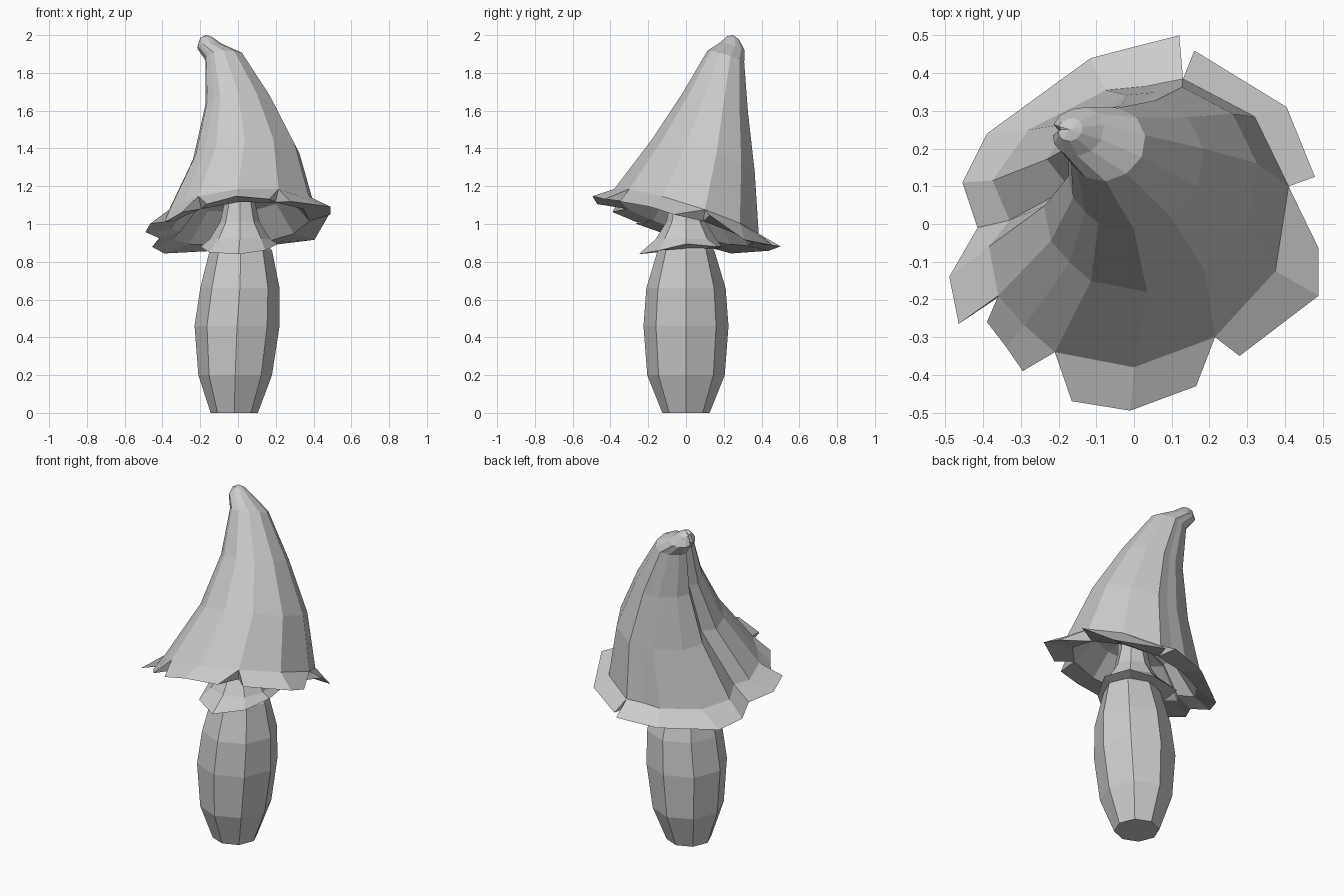
import bpy, bmesh, math
from mathutils import Vector

cube = bpy.data.objects.get("Cube")
if cube:
    bpy.data.objects.remove(cube, do_unlink=True)

GREY = (0.6, 0.6, 0.6, 1)
grey = bpy.data.materials.new("plain_grey")
grey.use_nodes = True
grey.diffuse_color = GREY
grey.node_tree.nodes["Principled BSDF"].inputs["Base Color"].default_value = GREY


def finish(name, bm):
    """Turn a bmesh into a flat shaded object."""
    bmesh.ops.recalc_face_normals(bm, faces=bm.faces)
    mesh = bpy.data.meshes.new(name)
    bm.to_mesh(mesh)
    bm.free()
    mesh.materials.append(grey)
    obj = bpy.data.objects.new(name, mesh)
    bpy.context.collection.objects.link(obj)


def add_loop(bm, points):
    return [bm.verts.new(p) for p in points]


def bridge(bm, a, b, closed=True):
    count = len(a) if closed else len(a) - 1
    for i in range(count):
        j = (i + 1) % len(a)
        bm.faces.new((a[i], a[j], b[j], b[i]))


def bridge_all(bm, loops):
    for a, b in zip(loops, loops[1:]):
        bridge(bm, a, b)


def octagon(cx, cy, z, rx, ry):
    angles = [math.tau * i / 8 for i in range(8)]
    return [Vector((cx + rx * math.cos(t), cy + ry * math.sin(t), z)) for t in angles]


# Stem: barrel of octagons, slightly bent
bm = bmesh.new()
stem = [(-.02, 0, 0, .125, .125), (-.015, 0, .2, .195, .205), (-.005, 0, .46, .225, .225),
        (.01, 0, .66, .21, .21), (.015, 0, .86, .165, .15), (.01, 0, .9, .13, .13)]
loops = [add_loop(bm, octagon(*ring)) for ring in stem]
bridge_all(bm, loops)
bm.faces.new(loops[0])
bm.faces.new(loops[-1])
finish("stem", bm)

# Skirt: narrow neck flaring to a ragged collar, with a tapered underside
bm = bmesh.new()
neck = [(1.22, .08), (1.12, .08), (1.01, .105), (.92, .16)]
loops = [add_loop(bm, octagon(.01, 0, z, r, r)) for z, r in neck]
hem = []
for i, p in enumerate(octagon(.01, 0, .89, 1, 1)):
    reach = (.21, .24, .19, .24, .2, .22, .25, .2)[i]
    drop = (-.005, .01, .01, .02, .01, .04, .05, .03)[i]
    hem.append((p.x * reach, p.y * reach, p.z - drop))
loops.append(add_loop(bm, hem))
loops.append(add_loop(bm, octagon(.01, 0, .87, .155, .145)))
bridge_all(bm, loops)
finish("skirt", bm)

# Cap rim: plan positions on a plane that tips to the back
rim_plan = [(-.21, -.34), (0, -.38), (.215, -.3), (.375, -.125), (.41, .1), (.32, .285),
            (.13, .385), (.03, .365), (-.075, .355), (-.28, .25), (-.375, .115), (-.33, .01),
            (-.385, -.06), (-.36, -.19), (-.29, -.27)]
VALLEY = 11


def cap_loop(centre, scale, fold=1.0):
    return [Vector(centre) + Vector((x, y, .12 * x - .33 * y)) * scale
            * (fold if i == VALLEY else 1) for i, (x, y) in enumerate(rim_plan)]


# Cap: bent cone built from shrinking copies of the rim
bm = bmesh.new()
rim = add_loop(bm, cap_loop((0, 0, 1.06), 1))
loops = [rim]
for centre, scale in [((.035, .09, 1.36), .71), ((0, .155, 1.64), .45), ((-.075, .21, 1.885), .255),
                      ((-.15, .245, 1.94), .17), ((-.17, .25, 1.985), .08)]:
    loops.append(add_loop(bm, cap_loop(centre, scale, .88)))
bridge_all(bm, loops)
tip = bm.verts.new((-.17, .25, 2))
crown = loops[-1]
for i, v in enumerate(crown):
    bm.faces.new((v, crown[(i + 1) % len(crown)], tip))

# Cap underside: hollow rising from an inner rim to the neck
under = add_loop(bm, cap_loop((0, 0, 1), .92))
hollow = add_loop(bm, cap_loop((.01, .02, 1.14), .6))
bridge_all(bm, [under, hollow, add_loop(bm, cap_loop((.01, 0, 1.21), .18))])

# Brim flaps: wedges with a sharp lip, notched between flaps (optional third value lifts)
flaps = [(0, [(-.165, -.47), (-.01, -.495, .015), (.165, -.43)]),
         (2, [(.28, -.35), (.49, -.19), (.49, -.065)]),
         (4, [(.48, .125, .06), (.405, .31), (.16, .46)]),
         (6, [(.12, .5), (0, .47), (-.115, .44)]),
         (8, [(-.115, .44), (-.39, .24), (-.455, .11), (-.415, -.01)]),
         (11, [(-.415, -.01), (-.49, -.14), (-.465, -.265)]),
         (13, [(-.39, -.26), (-.34, -.325), (-.295, -.39)])]
for start, plan in flaps:
    lip = add_loop(bm, [(x, y, max(.97 + .12 * x - .33 * y, .87 + .1 * x) + sum(lift))
                        for x, y, *lift in plan])
    span = [(start + i) % len(rim) for i in range(len(plan))]
    bridge(bm, [rim[i] for i in span], lip, closed=False)
    bridge(bm, lip, [under[i] for i in span], closed=False)
    for end in (0, -1):
        bm.faces.new((rim[span[end]], lip[end], under[span[end]]))
finish("cap", bm)
